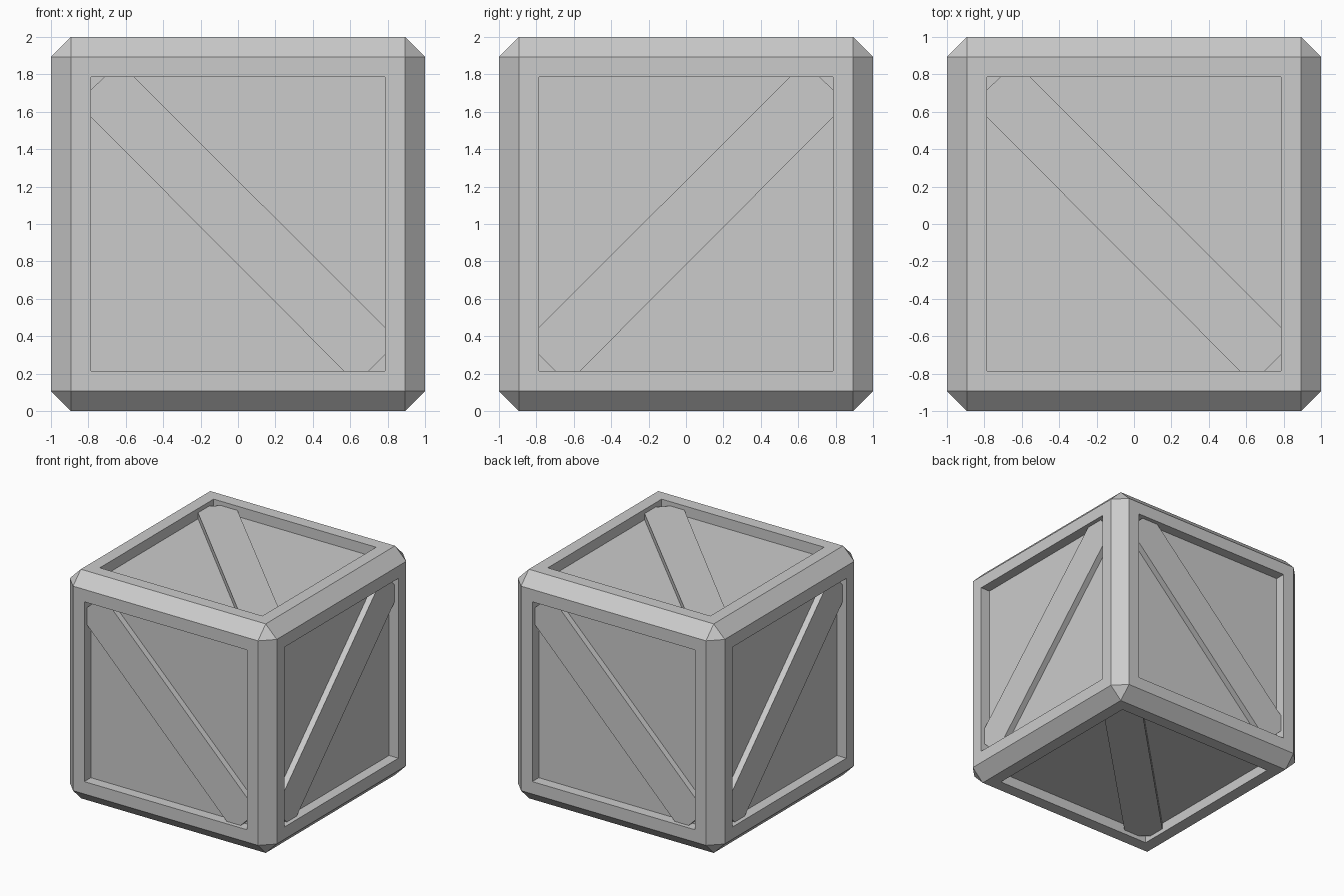
import bpy, bmesh
from mathutils import Vector, Matrix

if "Cube" in bpy.data.objects:
    bpy.data.objects.remove(bpy.data.objects["Cube"])

BEVEL = 0.107      # chamfer on the outer edges
RIM = 0.108        # width of the flat rim
FLOOR = 0.09       # recess depth of the panels
BRACE = 0.037      # depth of the brace surface below the rim
CENTRE = Vector((0, 0, 1))


def add_object(name, bm):
    bmesh.ops.recalc_face_normals(bm, faces=bm.faces)
    mesh = bpy.data.meshes.new(name)
    bm.to_mesh(mesh)
    bm.free()
    obj = bpy.data.objects.new(name, mesh)
    bpy.context.collection.objects.link(obj)
    return obj


# Crate body: chamfered cube with a recessed panel on each side
bm = bmesh.new()
bmesh.ops.create_cube(bm, size=2, matrix=Matrix.Translation(CENTRE))
bmesh.ops.bevel(bm, geom=bm.edges[:], offset=BEVEL, segments=1,
                affect='EDGES', profile=0.5)
sides = [f for f in bm.faces if f.calc_area() > 2]
bmesh.ops.inset_individual(bm, faces=sides, thickness=RIM, use_even_offset=True)
bmesh.ops.inset_individual(bm, faces=sides, thickness=0, depth=-FLOOR)
add_object("crate_body", bm)

# Diagonal plank outline, seen straight on (upper left to lower right)
E = 1 - BEVEL - RIM
OUTLINE = [(-E, 0.57), (-E, 0.72), (-0.715, E), (-0.555, E),
           (E, -0.55), (E, -0.70), (0.70, -E), (0.565, -E)]


def add_brace(name, right, up, flip=1):
    right, up = Vector(right), Vector(up)
    normal = right.cross(up)
    bm = bmesh.new()
    verts = [bm.verts.new(CENTRE + right * u * flip + up * v + normal * (1 - FLOOR))
             for u, v in OUTLINE]
    base = bm.faces.new(verts)
    top = bmesh.ops.extrude_face_region(bm, geom=[base], use_keep_orig=True)
    moved = [g for g in top["geom"] if isinstance(g, bmesh.types.BMVert)]
    bmesh.ops.translate(bm, verts=moved, vec=normal * (FLOOR - BRACE))
    add_object(name, bm)


# One brace per panel; the left and right ones lean the other way
add_brace("front_brace", (1, 0, 0), (0, 0, 1))
add_brace("back_brace", (-1, 0, 0), (0, 0, 1))
add_brace("right_brace", (0, 1, 0), (0, 0, 1), flip=-1)
add_brace("left_brace", (0, -1, 0), (0, 0, 1), flip=-1)
add_brace("top_brace", (1, 0, 0), (0, 1, 0))
add_brace("bottom_brace", (1, 0, 0), (0, -1, 0))
